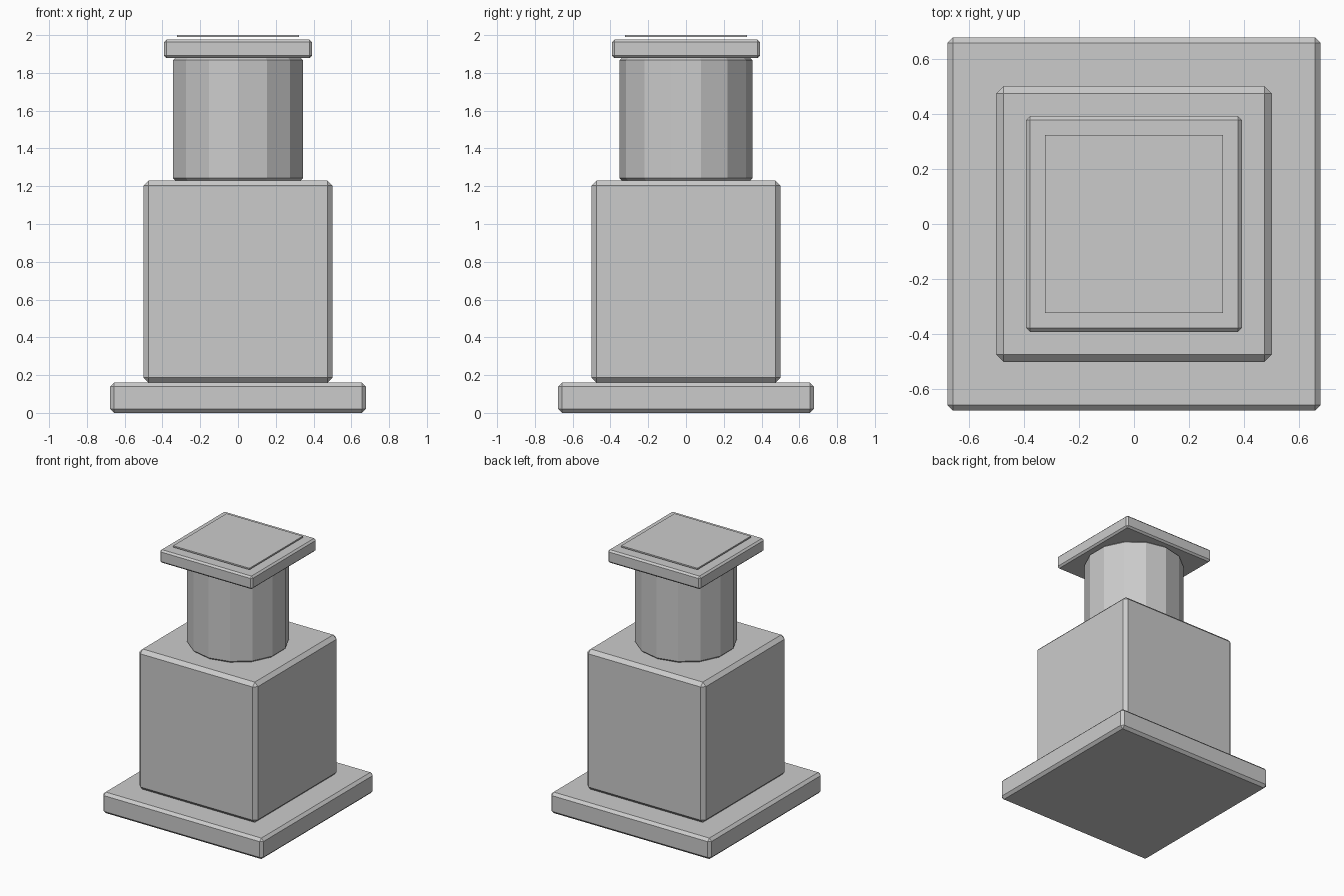
import bpy, bmesh, math
from mathutils import Matrix

if "Cube" in bpy.data.objects:
    bpy.data.objects.remove(bpy.data.objects["Cube"])


def finish(name, bm, bevel):
    if bevel:
        # chamfer only the sharp edges
        sharp = [e for e in bm.edges if e.calc_face_angle() > math.radians(30)]
        bmesh.ops.bevel(bm, geom=sharp, offset=bevel, offset_type='OFFSET',
                        segments=1, affect='EDGES', profile=0.5)
    mesh = bpy.data.meshes.new(name)
    bm.to_mesh(mesh)
    bm.free()
    obj = bpy.data.objects.new(name, mesh)
    bpy.context.collection.objects.link(obj)


def slab(name, half, z0, z1, bevel):
    bm = bmesh.new()
    bmesh.ops.create_cube(bm, size=1, matrix=Matrix.Translation((0, 0, (z0 + z1) / 2))
                          @ Matrix.Diagonal((2 * half, 2 * half, z1 - z0, 1)))
    finish(name, bm, bevel)


def column(name, radius, sides, z0, z1, bevel):
    bm = bmesh.new()
    bmesh.ops.create_cone(bm, cap_ends=True, segments=sides, radius1=radius, radius2=radius,
                          depth=z1 - z0, matrix=Matrix.Translation((0, 0, (z0 + z1) / 2)))
    finish(name, bm, bevel)


# stepped pedestal, bottom to top
slab("base_plinth", 0.677, 0.0, 0.16, 0.02)
slab("body_block", 0.5, 0.16, 1.23, 0.027)
column("neck_column", 0.353, 14, 1.23, 1.88, 0.013)
slab("cap_slab", 0.391, 1.878, 1.977, 0.013)
# thin plate hovering just above the cap
slab("top_plate", 0.322, 1.989, 2.0, 0)
